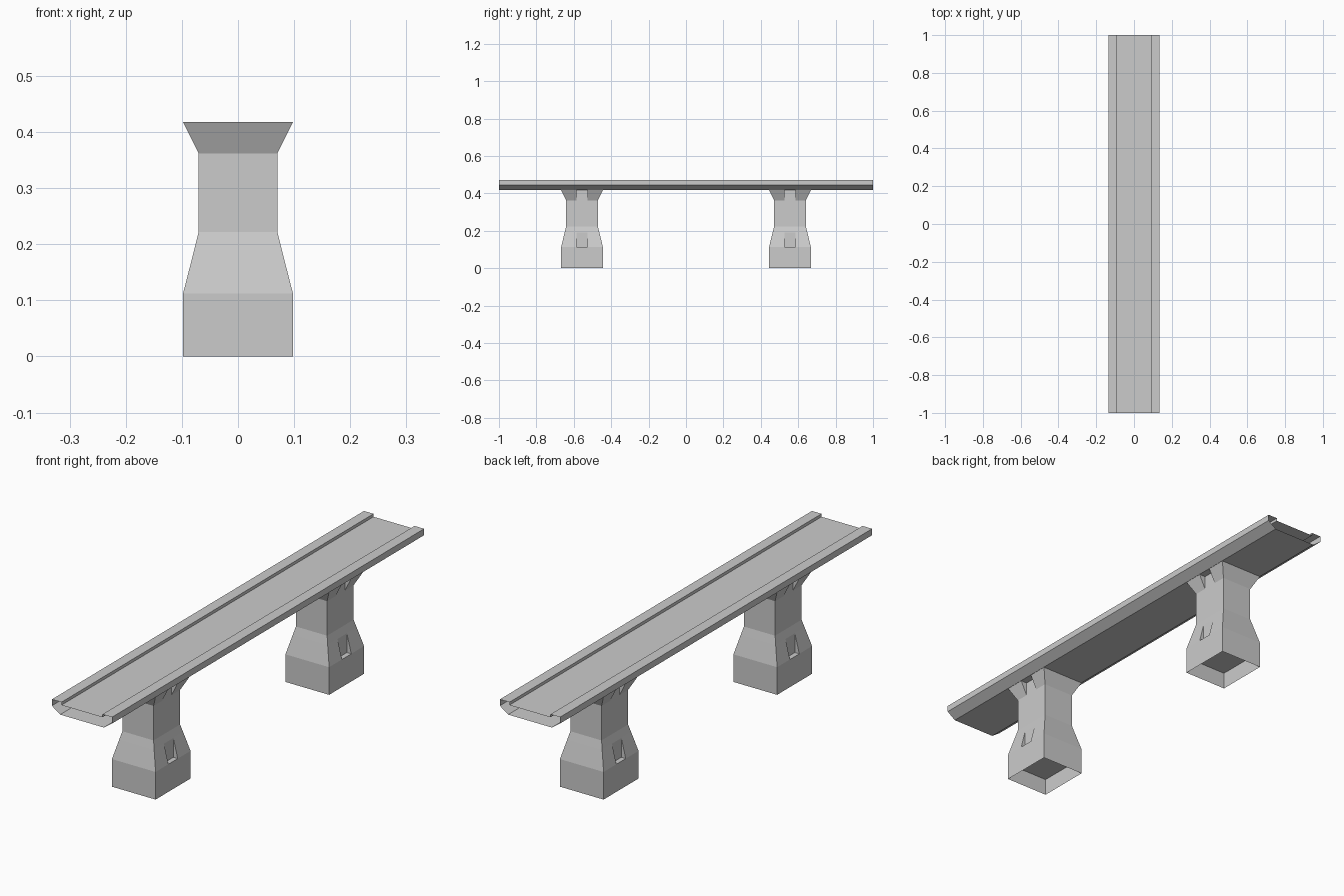
import bpy, bmesh

if "Cube" in bpy.data.objects:
    bpy.data.objects.remove(bpy.data.objects["Cube"])

PIER_Y = 0.556
SLOT = 0.03
# pier outline rings: half x, half y, height
RINGS = [(0.098, 0.112, 0), (0.098, 0.112, 0.112), (0.078, 0.093, 0.19),
         (0.07, 0.085, 0.222), (0.07, 0.085, 0.362), (0.098, 0.112, 0.418)]


def make_object(name, polys, mirror_y=False):
    bm = bmesh.new()
    for poly in polys:
        bm.faces.new([bm.verts.new(p) for p in poly])
    bmesh.ops.remove_doubles(bm, verts=bm.verts, dist=1e-5)
    bmesh.ops.recalc_face_normals(bm, faces=bm.faces)
    mesh = bpy.data.meshes.new(name)
    bm.to_mesh(mesh)
    bm.free()
    ob = bpy.data.objects.new(name, mesh)
    bpy.context.collection.objects.link(ob)
    if mirror_y:
        mod = ob.modifiers.new("mirror", 'MIRROR')
        mod.use_axis = (False, True, False)
        mod.use_mirror_merge = False
    return ob


# deck: hollow trough section with raised kerbs, open at both ends
half = [(0.098, 0.419), (0.135, 0.445), (0.135, 0.471), (0.092, 0.471), (0.092, 0.459)]
section = half + [(-x, z) for x, z in reversed(half)]
make_object("bridge_deck", [
    [(a[0], -1, a[1]), (b[0], -1, b[1]), (b[0], 1, b[1]), (a[0], 1, a[1])]
    for a, b in zip(section, section[1:] + section[:1])])

# pier shell: plain front and back, notched left and right
polys = []
c = -PIER_Y
for s in (-1, 1):
    for (x0, y0, z0), (x1, y1, z1) in zip(RINGS, RINGS[1:]):
        polys.append([(-x0, c + s * y0, z0), (x0, c + s * y0, z0),
                      (x1, c + s * y1, z1), (-x1, c + s * y1, z1)])
        for t in (-1, 1):
            polys.append([(s * x0, c + t * y0, z0), (s * x0, c + t * SLOT, z0),
                          (s * x1, c + t * SLOT, z1), (s * x1, c + t * y1, z1)])
    # recessed middle strip with its ledge
    strip = [(0.098, 0), (0.098, 0.112), (0.078, 0.112), (0.078, 0.19),
             (0.07, 0.222), (0.07, 0.362), (0.07, 0.418)]
    for (x0, z0), (x1, z1) in zip(strip, strip[1:]):
        polys.append([(s * x0, c - SLOT, z0), (s * x0, c + SLOT, z0),
                      (s * x1, c + SLOT, z1), (s * x1, c - SLOT, z1)])
    # triangular cheeks of the lower slot and upper notch
    for t in (-SLOT, SLOT):
        for tri in ([(0.098, 0.112), (0.078, 0.112), (0.078, 0.19)],
                    [(0.07, 0.362), (0.07, 0.418), (0.098, 0.418)]):
            polys.append([(s * x, c + t, z) for x, z in tri])
make_object("piers", polys, mirror_y=True)

# ceiling of the hollow under each pier
make_object("pier_base_ceiling", [[(-0.098, c - 0.112, 0.07), (-0.098, c + 0.112, 0.07),
                                   (0.098, c + 0.112, 0.07), (0.098, c - 0.112, 0.07)]],
            mirror_y=True)
